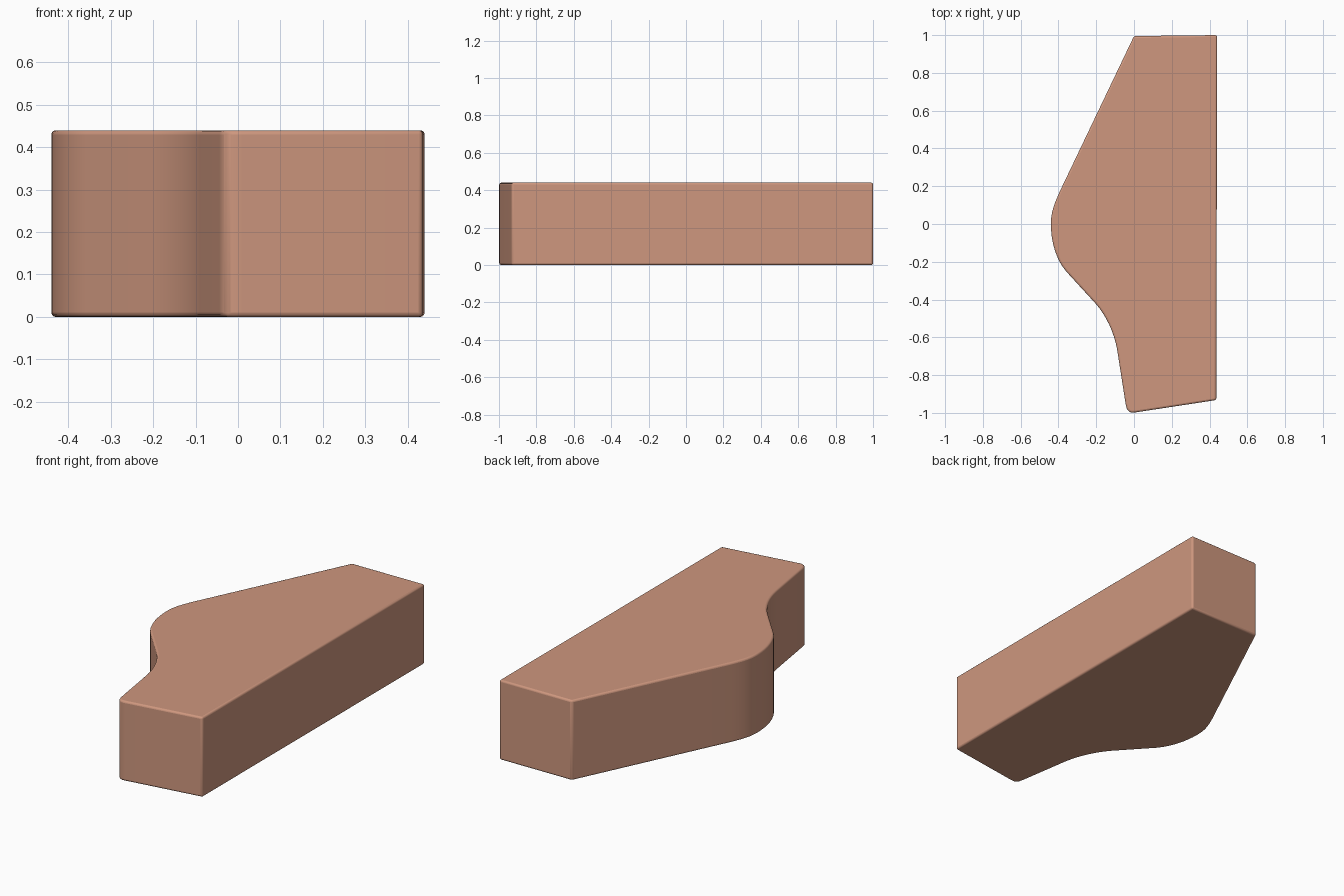
import bpy, bmesh, math
from mathutils import Vector
from mathutils.geometry import interpolate_bezier

if "Cube" in bpy.data.objects:
    bpy.data.objects.remove(bpy.data.objects["Cube"])

HEIGHT = 0.44


def curve(a, h1, h2, b, n=9):
    return [(p.x, p.y) for p in interpolate_bezier(
        Vector((*a, 0)), Vector((*h1, 0)), Vector((*h2, 0)), Vector((*b, 0)), n)]


# Plan outline, counter-clockwise from the back right corner
outline = [(0.44, 1.0), (0.0, 0.995)]
# belly of the curved side
outline += curve((-0.394, 0.17), (-0.425, 0.10), (-0.44, 0.06), (-0.44, 0.0))
outline += curve((-0.44, 0.0), (-0.44, -0.09), (-0.415, -0.185), (-0.36, -0.25))[1:]
# hollow towards the front
outline += curve((-0.20, -0.425), (-0.145, -0.49), (-0.108, -0.57), (-0.09, -0.66))
# rounded front left corner and front right corner
outline += curve((-0.044, -0.955), (-0.037, -0.995), (-0.025, -1.003), (0.01, -0.997), 5)
outline += [(0.436, -0.932)]

# Extrude the outline into a solid block
mesh = bpy.data.meshes.new("block")
bm = bmesh.new()
face = bm.faces.new([bm.verts.new((x, y, 0)) for x, y in outline])
ext = bmesh.ops.extrude_face_region(bm, geom=[face])
bmesh.ops.translate(bm, vec=(0, 0, HEIGHT),
                    verts=[g for g in ext["geom"] if isinstance(g, bmesh.types.BMVert)])
bmesh.ops.recalc_face_normals(bm, faces=bm.faces)
bm.to_mesh(mesh)
bm.free()

block = bpy.data.objects.new("contoured_block", mesh)
bpy.context.collection.objects.link(block)

# Softened edges
bevel = block.modifiers.new("soft_edges", 'BEVEL')
bevel.width = 0.01
bevel.segments = 3
bevel.limit_method = 'ANGLE'
bevel.angle_limit = math.radians(35)

# Terracotta colour
mat = bpy.data.materials.new("terracotta")
mat.diffuse_color = (0.62, 0.31, 0.21, 1)
mat.use_nodes = True
mat.node_tree.nodes["Principled BSDF"].inputs["Base Color"].default_value = mat.diffuse_color
mesh.materials.append(mat)

bpy.context.view_layer.objects.active = block
block.select_set(True)
bpy.ops.object.shade_smooth_by_angle(angle=math.radians(35))
